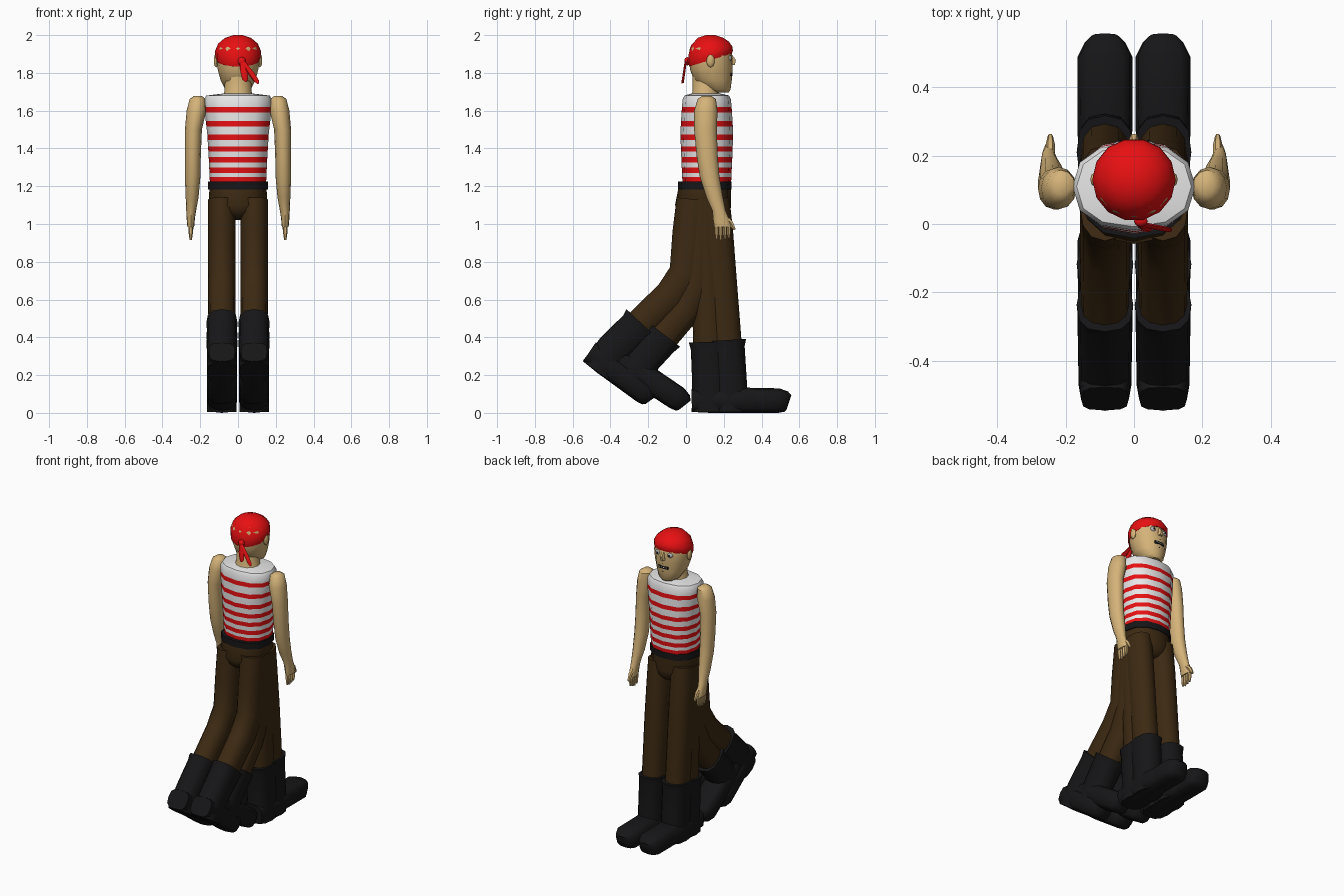
import bpy, math
from mathutils import Vector as V

if "Cube" in bpy.data.objects:
    bpy.data.objects.remove(bpy.data.objects["Cube"])


def mat(name, c):
    m = bpy.data.materials.new(name)
    m.diffuse_color = (*c, 1)
    m.use_nodes = True
    m.node_tree.nodes["Principled BSDF"].inputs["Base Color"].default_value = m.diffuse_color
    return m


SKIN = mat("skin", (0.66, 0.45, 0.19))
RED = mat("red cloth", (0.8, 0.005, 0.006))
WHITE = mat("white cloth", (0.8, 0.8, 0.8))
BROWN = mat("brown trousers", (0.045, 0.022, 0.006))
BLACK = mat("black leather", (0.008, 0.008, 0.009))
GREY = mat("eye grey", (0.45, 0.45, 0.47))


def loft(name, rings, mats, n=12, p=2.0, rule=None, angle=45):
    """Skin a list of (centre, u axis, v axis) rings, with capped ends."""
    verts, faces = [], []
    for c, u, v in rings:
        for i in range(n):
            a = 2 * math.pi * i / n
            ca, sa = math.cos(a), math.sin(a)
            x = math.copysign(abs(ca) ** (2 / p), ca)
            y = math.copysign(abs(sa) ** (2 / p), sa)
            verts.append(V(c) + V(u) * x + V(v) * y)
    for k in range(len(rings) - 1):
        for i in range(n):
            j = (i + 1) % n
            faces.append((k * n + i, k * n + j, k * n + n + j, k * n + n + i))
    last = (len(rings) - 1) * n
    faces += [tuple(reversed(range(n))), tuple(range(last, last + n))]
    me = bpy.data.meshes.new(name)
    me.from_pydata(verts, [], faces)
    for m in mats:
        me.materials.append(m)
    if rule:
        for f in me.polygons:
            f.material_index = rule(f.center)
    ob = bpy.data.objects.new(name, me)
    bpy.context.collection.objects.link(ob)
    import bmesh
    bm = bmesh.new()
    bm.from_mesh(me)
    bmesh.ops.recalc_face_normals(bm, faces=bm.faces)
    bm.to_mesh(me)
    bm.free()
    me.shade_smooth()
    me.set_sharp_from_angle(angle=math.radians(angle))
    return ob


def stack(name, rows, m, x=0, **kw):
    """Horizontal rings: rows of (z, y, half width, half depth, tilt)."""
    rings = []
    for r in rows:
        z, y, rx, ry = r[:4]
        t = r[4] if len(r) > 4 else 0
        rings.append(((x, y, z), (rx, 0, 0), (0, ry, ry * t)))
    return loft(name, rings, [m], **kw)


def tube(name, x, path, m, **kw):
    """Tube in a side plane: path of (y, z, half width, half depth)."""
    rings = []
    for i, (y, z, w, d) in enumerate(path):
        a, b = path[max(i - 1, 0)], path[min(i + 1, len(path) - 1)]
        t = V((0, b[0] - a[0], b[1] - a[1])).normalized()
        rings.append(((x, y, z), (w, 0, 0), V((0, -t.z, t.y)) * d))
    return loft(name, rings, [m], **kw)


def ball(name, c, r, m, n=10):
    rows = [(c[2] + r[2] * math.sin(a), c[1], r[0] * math.cos(a), r[1] * math.cos(a))
            for a in [math.radians(d) for d in (-85, -50, -20, 20, 50, 85)]]
    return stack(name, rows, m, x=c[0], n=n)


# striped shirt: rings sit on the stripe edges
keys = [(1.2, .148, .128), (1.35, .155, .135), (1.48, .163, .14), (1.6, .177, .133), (1.66, .18, .128)]


def shirt_ring(z):
    for (z0, a0, b0), (z1, a1, b1) in zip(keys, keys[1:]):
        if z <= z1:
            t = (z - z0) / (z1 - z0)
            return ((0, .11, z), (a0 + t * (a1 - a0), 0, 0), (0, b0 + t * (b1 - b0), 0))


stripes = [1.235, 1.284, 1.34, 1.397, 1.46, 1.53, 1.605]
zs = [1.2] + [s + d for s in stripes for d in (-.014, .014)] + [1.66]
rings = [shirt_ring(z) for z in zs]
rings += [((0, .11, 1.68), (.168, 0, 0), (0, .118, 0)), ((0, .105, 1.69), (.085, 0, 0), (0, .08, 0))]
loft("striped_shirt", rings, [WHITE, RED], p=2.3,
     rule=lambda c: int(any(abs(c.z - s) < .013 for s in stripes)))

# belt and hips
stack("belt", [(1.183, .1, .158, .142), (1.225, .1, .158, .142)], BLACK, p=2.4)
stack("hips", [(1.2, .1, .15, .138), (1.1, .09, .157, .148), (1.06, .095, .13, .14),
               (1.03, .1, .075, .11), (1.02, .1, .03, .06)], BROWN, p=2.3)


# legs in four walking poses on each side
def leg(x, tag, heel, deg, height, lean, thigh):
    a = math.radians(deg)

    def at(s, h):
        return (heel[0] + s * math.cos(a) - h * math.sin(a), heel[1] + s * math.sin(a) + h * math.cos(a))
    shaft = [(.098, .005, .078, .098), (.098, .15, .078, .095), (.098 + lean * .85, height - .04, .08, .098),
             (.098 + lean, height, .083, .108)]
    tube("boot_shaft_" + tag, x, [(*at(s, h), w, d) for s, h, w, d in shaft], BLACK, p=2.6)
    foot = [(.0, .065, .07, .06), (.1, .068, .078, .068), (.25, .066, .08, .066),
            (.36, .065, .08, .065), (.4, .06, .06, .055), (.415, .055, .04, .04)]
    tube("boot_foot_" + tag, x, [(*at(s, h), w, d) for s, h, w, d in foot], BLACK, p=3.2)
    end = at(.098 + lean, height - .02)
    path = [(y, z, .073, d) for y, z, d in thigh] + [(*end, .07, .085)]
    tube("trouser_leg_" + tag, x, path, BROWN, p=2.3)


for side, s in (("right", 1), ("left", -1)):
    x = .085 * s
    leg(x, side + "_back", (-.55, .27), -36, .35, .035,
        [(.05, 1.13, .1), (.03, .95, .102), (.005, .74, .095), (-.08, .62, .088)])
    leg(x, side + "_trailing", (-.385, .22), -33, .31, .02,
        [(.08, 1.13, .1), (.075, .9, .1), (.055, .68, .09), (.0, .55, .085)])
    leg(x, side + "_middle", (.03, 0), 0, .375, -.005,
        [(.1, 1.13, .1), (.1, .9, .095), (.115, .7, .085)])
    leg(x, side + "_front", (.13, 0), 0, .385, -.018,
        [(.13, 1.13, .1), (.15, .95, .1), (.175, .75, .09)])

    # arm: upper arm to palm, with fingers and thumb
    arm = [(1.678, .212, .11, .02, .025), (1.662, .214, .11, .042, .048), (1.6, .22, .105, .052, .062),
           (1.5, .236, .103, .045, .06), (1.36, .239, .112, .042, .056), (1.25, .24, .125, .041, .052),
           (1.14, .243, .152, .034, .044), (1.07, .248, .175, .026, .035), (1.03, .25, .185, .022, .042),
           (.985, .25, .195, .018, .045)]
    loft(side + "_arm", [((s * px, y, z), (w, 0, 0), (0, d, 0)) for z, px, y, w, d in arm], [SKIN])
    for k in range(4):
        y = .163 + .021 * k
        stack("%s_finger_%d" % (side, k), [(1.0, y, .012, .011), (.95, y, .011, .01),
              (.915 + .006 * abs(k - 1), y, .006, .006)], SKIN, x=s * .25, n=6)
    tube(side + "_thumb", s * .245, [(.2, 1.04, .014, .014), (.235, 1.01, .013, .014),
                                   (.257, .97, .008, .008)], SKIN, n=6)

    # ears and eyes
    ball(side + "_ear", (s * .115, .13, 1.865), (.014, .022, .036), SKIN, 8)
    ball(side + "_eye", (s * .043, .229, 1.878), (.021, .014, .017), GREY)
    ball(side + "_pupil", (s * .043, .242, 1.878), (.007, .004, .007), BLACK, 8)

# neck and head
stack("neck", [(1.67, .1, .085, .08), (1.7, .105, .072, .07), (1.79, .11, .07, .075)], SKIN)
stack("head", [(1.695, .185, .04, .04), (1.712, .17, .068, .066), (1.76, .142, .092, .1),
               (1.82, .134, .108, .113), (1.87, .132, .115, .114), (1.93, .13, .112, .11),
               (1.96, .13, .09, .09)], SKIN, p=2.15)
tube("nose", 0, [(.235, 1.895, .008, .01), (.247, 1.865, .015, .02), (.245, 1.843, .016, .016)], SKIN, n=6)

# mouth with teeth and stubble marks
stack("mouth", [(1.783, .236, .036, .009), (1.8, .238, .036, .009)], BLACK, p=4)
for i in range(4):
    ball("tooth_%d" % i, (-.024 + .016 * i, .244, 1.793), (.006, .004, .005), WHITE, 6)
for i in range(-2, 3):
    d = .024 * abs(i) * .25
    ball("stubble_upper_%d" % i, (.018 * i, .243 - d, 1.816), (.006, .005, .004), BLACK, 6)
    ball("stubble_lower_%d" % i, (.018 * i, .238 - d * 1.5, 1.762), (.006, .006, .004), BLACK, 6)

# head scarf with knot and two tails
stack("head_scarf", [(1.868, .13, .116, .116, .3), (1.885, .13, .122, .121, .28), (1.915, .129, .122, .12, .2),
                     (1.955, .127, .105, .103, .1), (1.985, .13, .07, .07), (2.0, .13, .025, .025)], RED, n=14)
ball("scarf_knot", (.02, .008, 1.862), (.022, .018, .022), RED, 8)
for i, (ex, ez) in enumerate(((.04, 1.755), (.105, 1.745))):
    a, b = V((.02, .0, 1.87)), V((ex, -.018, ez))
    rings = [(a.lerp(b, t), (w, 0, 0), (0, .007, .003)) for t, w in ((0, .01), (.55, .019), (.9, .016), (1, .006))]
    loft("scarf_tail_%d" % i, rings, [RED], n=6)
